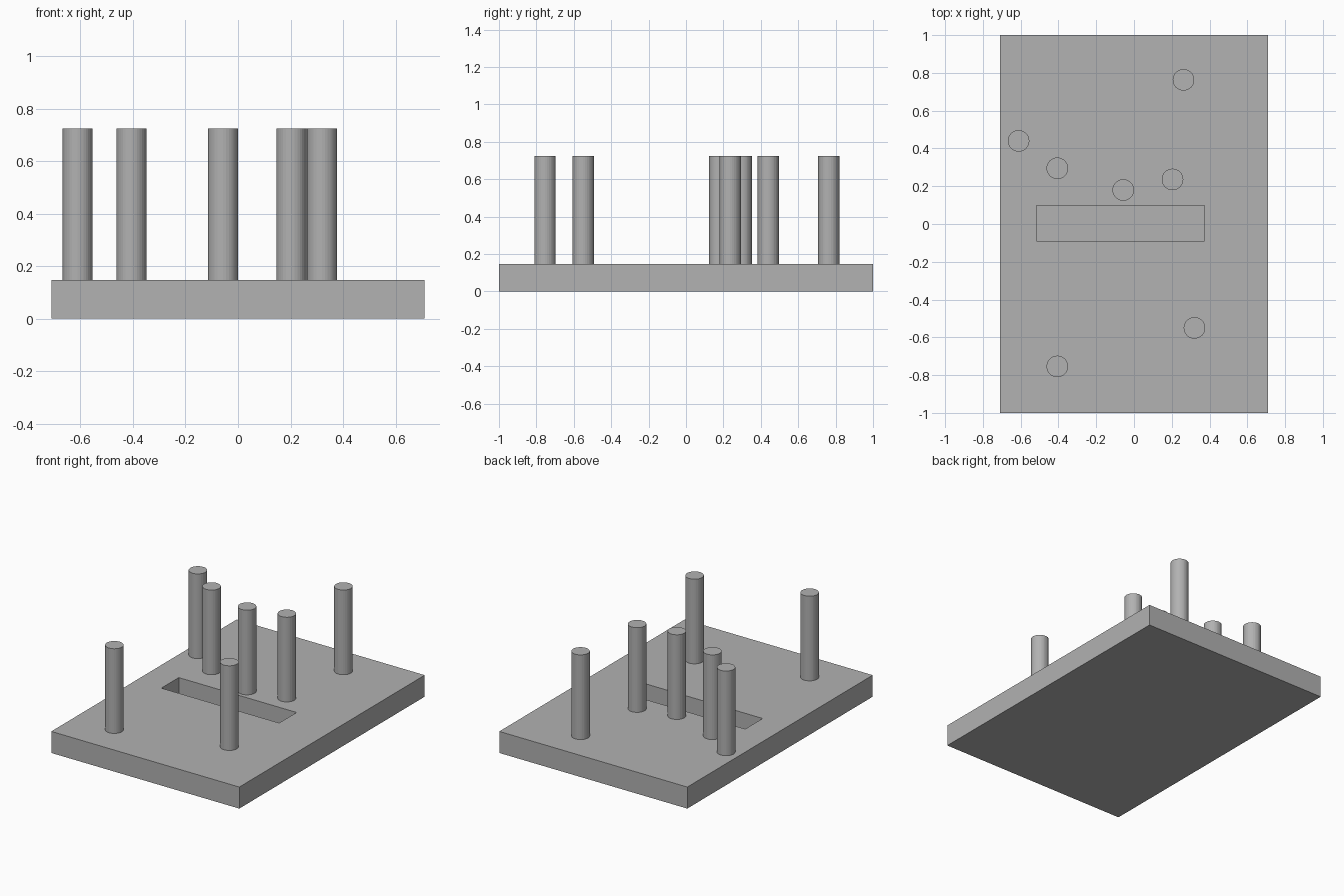
import bpy
import bmesh

cube = bpy.data.objects.get("Cube")
if cube:
    bpy.data.objects.remove(cube, do_unlink=True)

HALF_X, HALF_Y = 0.71, 1.0
BASE_TOP, POST_TOP = 0.147, 0.725
POST_RADIUS, POST_SIDES = 0.057, 32
SLOT_X, SLOT_Y, SLOT_FLOOR = (-0.516, 0.374), (-0.09, 0.098), 0.027

# One plain grey for everything
grey = bpy.data.materials.new("plain_grey")
grey.use_nodes = True
colour = (0.445, 0.445, 0.445, 1)
grey.diffuse_color = colour
grey.node_tree.nodes["Principled BSDF"].inputs["Base Color"].default_value = colour


def add_object(name, bm):
    bmesh.ops.recalc_face_normals(bm, faces=bm.faces)
    mesh = bpy.data.meshes.new(name)
    bm.to_mesh(mesh)
    bm.free()
    mesh.materials.append(grey)
    obj = bpy.data.objects.new(name, mesh)
    bpy.context.collection.objects.link(obj)
    return obj


def ring(bm, xs, ys, z):
    corners = [(0, 0), (1, 0), (1, 1), (0, 1)]
    return [bm.verts.new((xs[i], ys[j], z)) for i, j in corners]


def bridge(bm, a, b):
    for i in range(len(a)):
        k = (i + 1) % len(a)
        bm.faces.new((a[i], a[k], b[k], b[i]))


# Base plate with a blind rectangular slot: nested rings from underside to slot floor
bm = bmesh.new()
outer_x, outer_y = (-HALF_X, HALF_X), (-HALF_Y, HALF_Y)
rings = [
    ring(bm, outer_x, outer_y, 0),
    ring(bm, outer_x, outer_y, BASE_TOP),
    ring(bm, SLOT_X, SLOT_Y, BASE_TOP),
    ring(bm, SLOT_X, SLOT_Y, SLOT_FLOOR),
]
for lower, upper in zip(rings, rings[1:]):
    bridge(bm, lower, upper)
bm.faces.new(rings[0])
bm.faces.new(rings[-1])
add_object("base_plate", bm)

# Round posts standing on the plate
posts = {
    "post_back": (0.262, 0.763),
    "post_far_right": (-0.611, 0.44),
    "post_mid_right": (-0.406, 0.295),
    "post_centre": (-0.057, 0.18),
    "post_mid_left": (0.204, 0.236),
    "post_front_left": (0.32, -0.55),
    "post_front_right": (-0.406, -0.754),
}
for name, (x, y) in posts.items():
    bm = bmesh.new()
    bmesh.ops.create_cone(bm, cap_ends=True, segments=POST_SIDES,
                          radius1=POST_RADIUS, radius2=POST_RADIUS,
                          depth=POST_TOP - BASE_TOP)
    post = add_object(name, bm)
    post.location = (x, y, (POST_TOP + BASE_TOP) / 2)
